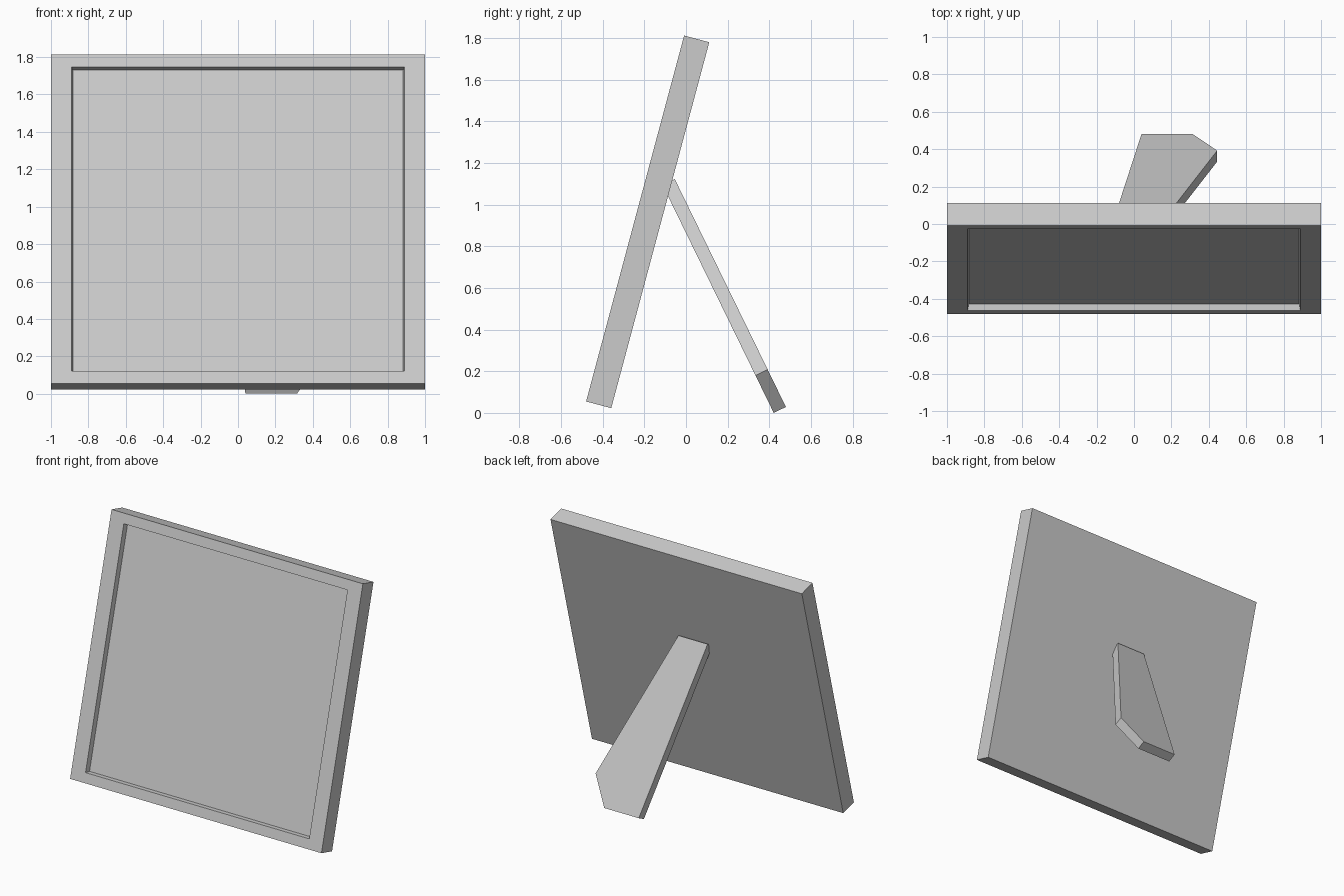
import bpy, bmesh, math
from mathutils import Matrix

if "Cube" in bpy.data.objects:
    bpy.data.objects.remove(bpy.data.objects["Cube"])


def prism(bm, outline, y0, y1):
    """Extrude an x-z outline from depth y0 to depth y1; returns the y0 face."""
    face = bm.faces.new([bm.verts.new((x, y0, z)) for x, z in outline])
    out = bmesh.ops.extrude_face_region(bm, geom=[face], use_keep_orig=True)
    for v in out["geom"]:
        if isinstance(v, bmesh.types.BMVert):
            v.co.y = y1
    bmesh.ops.recalc_face_normals(bm, faces=bm.faces)
    return face


def finish(bm, name, location, tilt):
    """Bake the tilt about x and the position, then make the object."""
    bm.transform(Matrix.Translation(location) @ Matrix.Rotation(math.radians(tilt), 4, 'X'))
    bmesh.ops.recalc_face_normals(bm, faces=bm.faces)
    mesh = bpy.data.meshes.new(name)
    bm.to_mesh(mesh)
    bm.free()
    obj = bpy.data.objects.new(name, mesh)
    bpy.context.collection.objects.link(obj)
    return obj


# Leaning picture frame with a shallow recess that has slanted walls
H, T = 1.82, 0.125
bm = bmesh.new()
front = prism(bm, [(-1, 0), (1, 0), (1, H), (-1, H)], 0, T)
bmesh.ops.inset_region(bm, faces=[front], thickness=0.098)
for v in front.verts:
    v.co.x = math.copysign(0.89, v.co.x)
bmesh.ops.inset_region(bm, faces=[front], thickness=0.01)
for v in front.verts:
    v.co.y = 0.035
finish(bm, "picture_frame", (0, -0.48, 0.055), -15)

# Back support leg: slanted board with one clipped foot corner
bm = bmesh.new()
prism(bm, [(0.04, 0), (0.315, 0), (0.445, 0.2), (0.098, 1.218), (-0.134, 1.218)], 0, -0.065)
finish(bm, "support_leg", (0, 0.48, 0.0285), 26)
